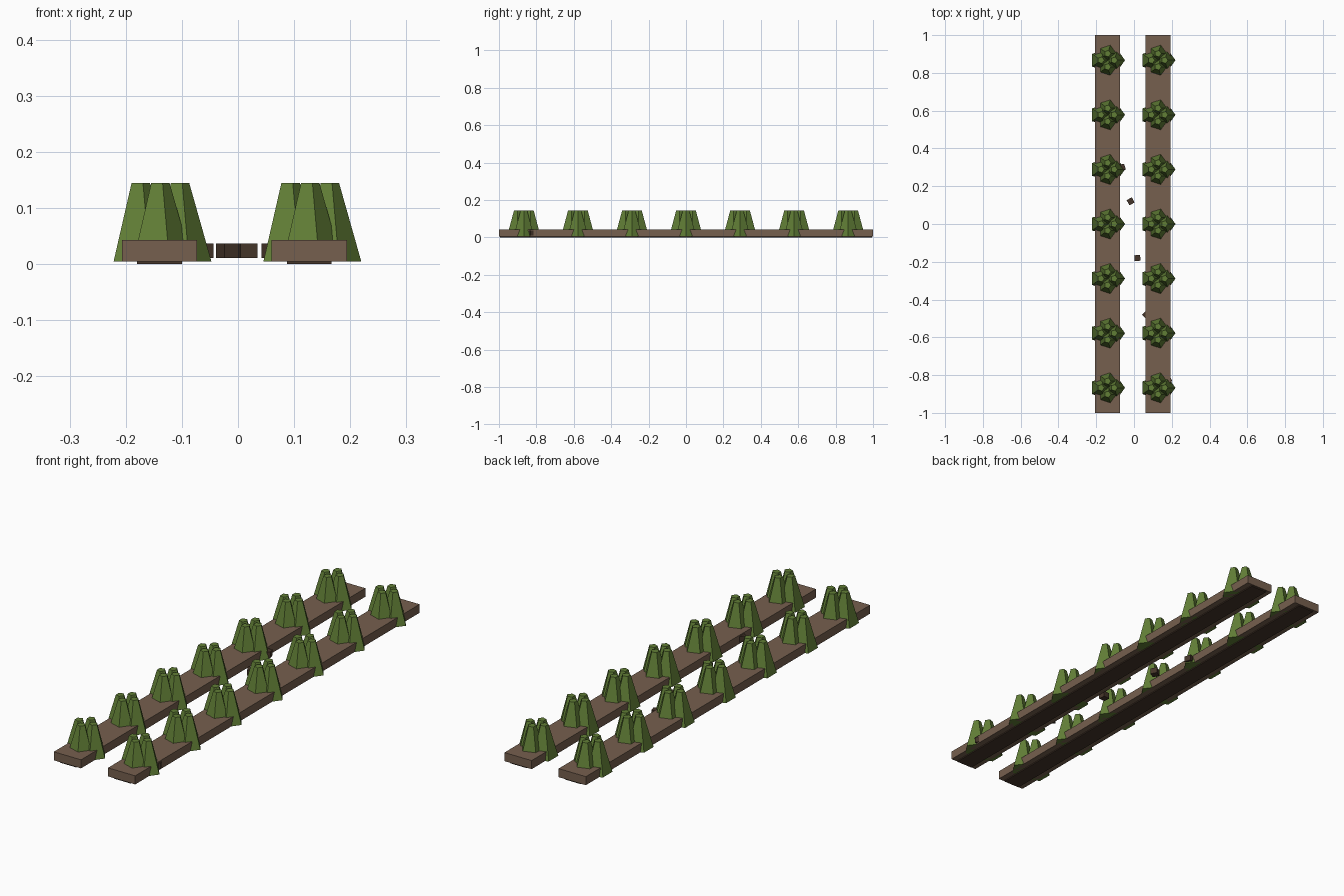
import bpy, math

if "Cube" in bpy.data.objects:
    bpy.data.objects.remove(bpy.data.objects["Cube"])

def material(name, rgb):
    m = bpy.data.materials.new(name)
    m.diffuse_color = (*rgb, 1)
    m.use_nodes = True
    m.node_tree.nodes["Principled BSDF"].inputs["Base Color"].default_value = m.diffuse_color
    return m

SOIL = material("soil brown", (0.18, 0.115, 0.077))
DARK = material("dark earth", (0.06, 0.036, 0.023))
LEAF = material("leaf green", (0.12, 0.21, 0.037))

def box(name, loc, size, mat, turn=0):
    bpy.ops.mesh.primitive_cube_add(size=1, location=loc, rotation=(0, 0, turn))
    o = bpy.context.object
    o.name = name
    o.scale = size
    o.data.materials.append(mat)
    return o

def leaf_cone(name, x, y):
    # five-sided tapered leaf bundle with one corner pointing along +x
    bpy.ops.mesh.primitive_cone_add(vertices=5, radius1=0.0576, radius2=0.018,
                                    depth=0.14, location=(x, y, 0.075))
    o = bpy.context.object
    o.name = name
    # turn the mesh so a corner faces +x whatever the primitive's start angle
    v = max(o.data.vertices, key=lambda p: p.co.x ** 2 + p.co.y ** 2).co
    o.rotation_euler.z = -math.atan2(v.y, v.x)
    o.data.materials.append(LEAF)

for side, cx in (("left", -0.14), ("right", 0.127)):
    # soil bed and the narrow dark strip under it
    box(side + "_soil_bed", (cx, 0, 0.024), (0.134, 2.0, 0.038), SOIL)
    box(side + "_bed_underside", (cx, 0, 0.004), (0.08, 1.99, 0.008), DARK)
    # seven plants, each of four leaf bundles
    for i in range(7):
        y = (i - 3) * 0.289
        for dx, dy in ((1, 0), (0, 1), (-1, 0), (0, -1)):
            leaf_cone(f"{side}_plant_{i}_leaves", cx + 0.035 * dx, y + 0.035 * dy)

# loose earth clods
for i, (x, y, turn) in enumerate(((0.182, -0.825, 0.5), (0.064, -0.48, 0.8),
                                  (0.018, -0.18, 0.1), (-0.018, 0.12, 0.5),
                                  (-0.063, 0.3, 0.3))):
    box(f"earth_clod_{i}", (x, y, 0.024), (0.031, 0.031, 0.026), DARK, turn)
